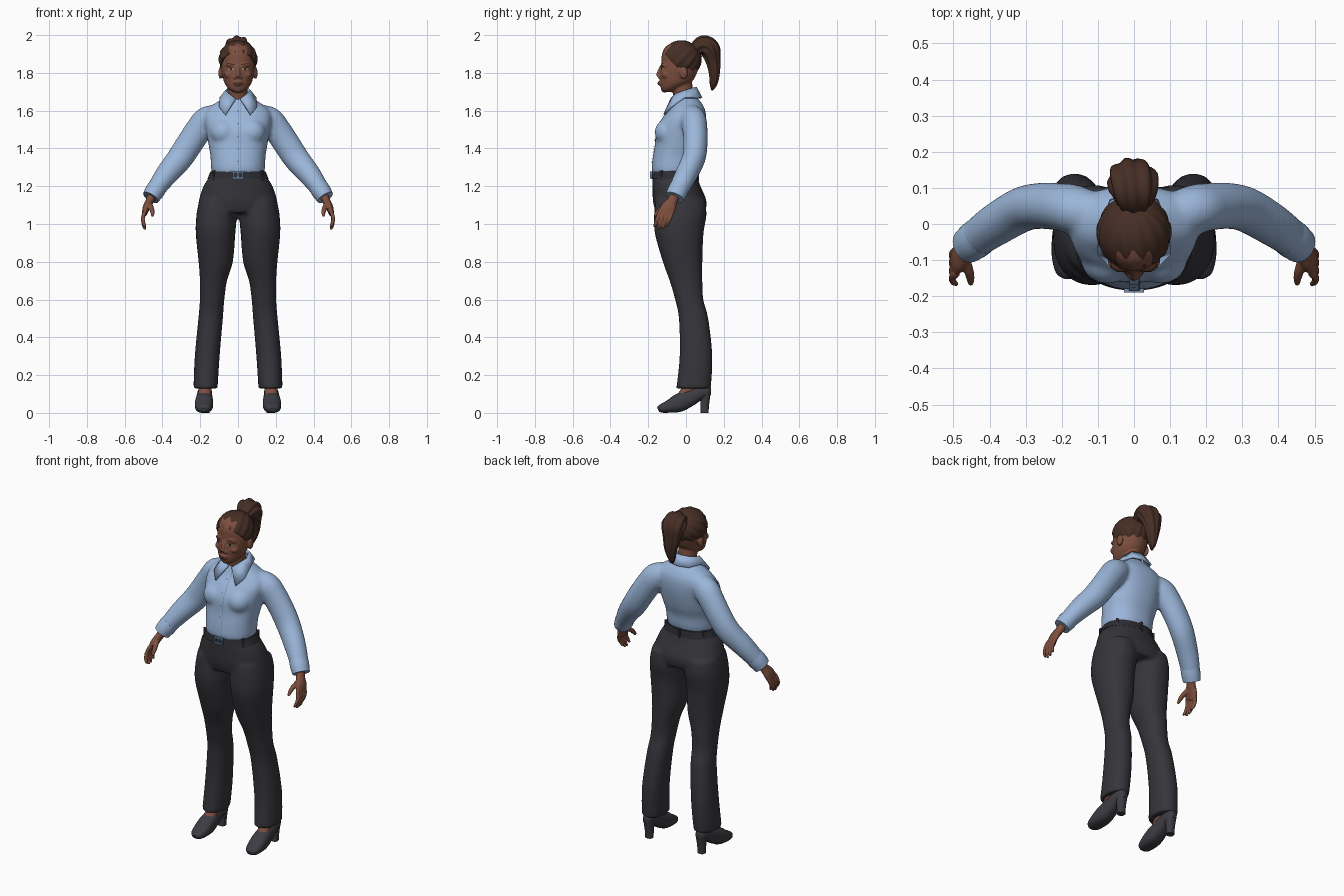
import bpy, bmesh, math
from mathutils import Vector, Matrix

if "Cube" in bpy.data.objects:
    bpy.data.objects.remove(bpy.data.objects["Cube"])


def material(name, rgb):
    m = bpy.data.materials.new(name)
    m.diffuse_color = (*rgb, 1)
    m.use_nodes = True
    m.node_tree.nodes["Principled BSDF"].inputs["Base Color"].default_value = m.diffuse_color
    return m


SHIRT = material("light_blue_cloth", (0.33, 0.47, 0.70))
TROUSER = material("charcoal_cloth", (0.036, 0.035, 0.043))
SHOE = material("dark_grey_leather", (0.045, 0.045, 0.055))
BELT = material("black_leather", (0.025, 0.026, 0.033))
BUCKLE = material("blue_grey_metal", (0.17, 0.27, 0.42))
SKIN = material("brown_skin", (0.205, 0.078, 0.048))
HAIR = material("dark_brown_hair", (0.062, 0.028, 0.019))
LIP = material("lip_brown", (0.14, 0.045, 0.035))
EYE = material("eye_white", (0.30, 0.22, 0.18))
IRIS = material("iris_dark", (0.015, 0.01, 0.008))


def spline(pts, steps):
    """Catmull-Rom resampling of tuples."""
    out, n = [], len(pts)
    for i in range(n - 1):
        p = [pts[max(i - 1, 0)], pts[i], pts[i + 1], pts[min(i + 2, n - 1)]]
        for k in range(steps):
            t = k / steps
            out.append([0.5 * (2 * b + (c - a) * t + (2 * a - 5 * b + 4 * c - d) * t * t
                               + (3 * b - a - 3 * c + d) * t ** 3) for a, b, c, d in zip(*p)])
    return out + [list(pts[-1])]


def tube(bm, pts, s=1, ref=(0, 1, 0), level=False, power=2.0, seg=24, steps=4, lobes=0, twist=0.0):
    """Loft of (x, y, z, radius_a, radius_b); level keeps every ring horizontal."""
    pts = spline(pts, steps)
    cs = [Vector((s * p[0], p[1], p[2])) for p in pts]
    rings = []
    for i, p in enumerate(pts):
        t = Vector((0, 0, 1)) if level else (cs[min(i + 1, len(cs) - 1)] - cs[max(i - 1, 0)]).normalized()
        u = Vector(ref)
        u = (u - t * u.dot(t)).normalized()
        v = u.cross(t)
        ring = []
        for k in range(seg):
            a = 2 * math.pi * k / seg
            c, d = math.cos(a), math.sin(a)
            f = 1 + (0.08 * math.cos(lobes * a + twist * i) if lobes else 0)
            c = math.copysign(abs(c) ** (2 / power), c)
            d = math.copysign(abs(d) ** (2 / power), d)
            ring.append(bm.verts.new(cs[i] + f * (v * c * p[3] + u * d * p[4])))
        rings.append(ring)
    for r, q in zip(rings, rings[1:]):
        for k in range(seg):
            bm.faces.new((r[k], r[(k + 1) % seg], q[(k + 1) % seg], q[k]))
    bm.faces.new(rings[0])
    bm.faces.new(rings[-1])


def blob(bm, centre, radii):
    bmesh.ops.create_uvsphere(bm, u_segments=20, v_segments=12, radius=1,
                              matrix=Matrix.Translation(centre) @ Matrix.Diagonal((*radii, 1)))


def box(bm, centre, size, turn=0.0):
    bmesh.ops.create_cube(bm, size=1, matrix=Matrix.Translation(centre)
                          @ Matrix.Rotation(turn, 4, 'Z') @ Matrix.Diagonal((*size, 1)))


def finish(bm, name, mat, voxel=0, smooth=6, normals=True):
    """Turn a bmesh into an object; voxel fuses overlapping volumes."""
    if normals:
        bmesh.ops.recalc_face_normals(bm, faces=bm.faces)
    me = bpy.data.meshes.new(name)
    bm.to_mesh(me)
    bm.free()
    ob = bpy.data.objects.new(name, me)
    bpy.context.collection.objects.link(ob)
    me.materials.append(mat)
    if voxel:
        r = ob.modifiers.new("fuse", 'REMESH')
        r.mode, r.voxel_size, r.use_smooth_shade = 'VOXEL', voxel, True
        m = ob.modifiers.new("soften", 'SMOOTH')
        m.factor, m.iterations = 0.5, smooth
    bpy.ops.object.select_all(action='DESELECT')
    ob.select_set(True)
    bpy.context.view_layer.objects.active = ob
    bpy.ops.object.shade_smooth_by_angle(angle=math.radians(45))
    return ob


def plate(name, target, cx, cz, rx, rz, mat, lift=0.002, tilt=0.0, disc=True, rows=8):
    """Thin patch projected onto the front of a target."""
    bm = bmesh.new()
    bmesh.ops.create_grid(bm, x_segments=8, y_segments=rows, size=1)
    for v in bm.verts:
        a, b = v.co.x, v.co.y
        if disc:
            a, b = a * math.sqrt(1 - b * b / 2), b * math.sqrt(1 - a * a / 2)
        v.co = (cx + a * rx, -0.3, cz + b * rz + tilt * a * rx)
    ob = finish(bm, name, mat, normals=False)
    w = ob.modifiers.new("project", 'SHRINKWRAP')
    w.target, w.wrap_method, w.wrap_mode, w.offset = target, 'PROJECT', 'ABOVE_SURFACE', lift
    w.use_project_y = True


SIDES = (("left", 1), ("right", -1))

# Trousers: pelvis and two flared legs
bm = bmesh.new()
tube(bm, [(0, -.03, 1.06, .205, .13), (0, -.033, 1.12, .208, .142), (0, -.05, 1.2, .183, .127),
          (0, -.058, 1.24, .158, .121), (0, -.06, 1.285, .139, .113)], level=True, power=2.2, seg=40)
for _, s in SIDES:
    tube(bm, [(.172, .04, .13, .064, .092), (.163, .053, .3, .066, .087), (.145, .04, .5, .065, .078),
              (.137, .017, .6, .065, .075), (.13, 0, .7, .072, .087), (.118, -.018, .8, .091, .105),
              (.119, -.036, .95, .105, .129), (.113, -.03, 1.05, .107, .139), (.11, -.03, 1.13, .095, .13)],
         s, level=True, power=2.2)
finish(bm, "trousers", TROUSER, 0.01, 5)

# Belt, loops and buckle
bm = bmesh.new()
tube(bm, [(0, -.06, 1.238, .162, .124), (0, -.06, 1.258, .154, .121), (0, -.06, 1.278, .146, .118)],
     level=True, power=2.2, seg=48)
finish(bm, "belt", BELT)
bm = bmesh.new()
for deg in (35, 90, 145, 215, 270, 325):
    a = math.radians(deg)
    if deg != 270:
        box(bm, (.155 * math.cos(a), -.06 + .122 * math.sin(a), 1.256), (.012, .016, .055), a + math.pi / 2)
finish(bm, "belt_loops", TROUSER)
bm = bmesh.new()
for z in (1.244, 1.274):
    box(bm, (0, -.184, z), (.056, .012, .008))
for x in (-.024, 0, .024):
    box(bm, (x, -.184, 1.259), (.008, .011, .03))
finish(bm, "buckle", BUCKLE)

# Shirt: body, chest and sleeves
bm = bmesh.new()
tube(bm, [(0, -.065, 1.268, .138, .113), (0, -.062, 1.3, .143, .12), (0, -.055, 1.36, .146, .12),
          (0, -.04, 1.42, .156, .125), (0, -.028, 1.5, .17, .13), (0, -.01, 1.56, .178, .117),
          (0, .005, 1.605, .165, .096), (0, .005, 1.64, .12, .078), (0, 0, 1.665, .08, .062),
          (0, 0, 1.685, .06, .05)], level=True, power=2.25, seg=40)
for _, s in SIDES:
    blob(bm, (s * .075, -.1, 1.485), (.072, .066, .07))
    tube(bm, [(.11, .025, 1.575, .06, .06), (.165, .04, 1.548, .074, .068), (.21, .048, 1.495, .072, .066),
              (.26, .05, 1.42, .071, .064), (.31, .04, 1.345, .069, .062), (.38, .0, 1.26, .06, .059),
              (.43, -.035, 1.19, .05, .054), (.452, -.052, 1.155, .045, .048)], s)
shirt = finish(bm, "shirt", SHIRT, 0.01, 5)

# Cuffs
for side, s in SIDES:
    bm = bmesh.new()
    tube(bm, [(.425, -.032, 1.197, .05, .054), (.443, -.046, 1.17, .051, .054),
              (.462, -.06, 1.14, .046, .05)], s)
    finish(bm, side + "_cuff", SHIRT)

# Collar: folded strip from the points round to the nape
bm = bmesh.new()
half = [((.012, -.078, 1.662), (.066, -.116, 1.578)), ((.045, -.056, 1.688), (.1, -.08, 1.618)),
        ((.064, -.01, 1.705), (.093, -.01, 1.668)), ((.047, .037, 1.72), (.064, .066, 1.668)),
        ((0, .052, 1.724), (0, .082, 1.668))]
strip = half + [tuple((-p[0], p[1], p[2]) for p in pair) for pair in half[-2::-1]]
cols = [[bm.verts.new(p) for p in pair] for pair in strip]
for a, b in zip(cols, cols[1:]):
    bm.faces.new((a[0], a[1], b[1], b[0]))
collar = finish(bm, "collar", SHIRT)
sol = collar.modifiers.new("thickness", 'SOLIDIFY')
sol.thickness, sol.offset = 0.01, 0

# Button placket and buttons
plate("placket", shirt, 0, 1.465, .013, .18, SHIRT, .005, disc=False, rows=40)
plate("placket_seam", shirt, .0145, 1.465, .0016, .18, BUCKLE, .003, disc=False, rows=40)
for i in range(5):
    plate("button_%d" % (i + 1), shirt, 0, 1.33 + i * .066, .005, .005, BUCKLE, .007)

# Hands
for side, s in SIDES:
    bm = bmesh.new()
    tube(bm, [(.452, -.055, 1.16, .025, .03), (.466, -.072, 1.125, .022, .028),
              (.484, -.092, 1.09, .02, .04), (.495, -.108, 1.055, .014, .04)], s, seg=16)
    for i in range(4):
        y, drop = -.137 + .022 * i, (.0, .012, .01, -.004)[i]
        tube(bm, [(.492, y, 1.07, .011, .011), (.503, y - .012, 1.035, .0105, .0105),
                  (.5, y - .024, 1.005 - drop, .0095, .0095), (.49, y - .03, .983 - drop, .006, .006)], s, seg=10)
    tube(bm, [(.474, -.085, 1.11, .016, .016), (.459, -.125, 1.085, .014, .014),
              (.453, -.15, 1.062, .0115, .0115), (.452, -.167, 1.042, .007, .007)], s, seg=12)
    finish(bm, side + "_hand", SKIN, 0.004, 2)

# Feet and heeled shoes
profile = [(-.147, .004, .028, .018), (-.132, 0, .045, .036), (-.09, 0, .068, .047), (-.04, .004, .1, .048),
           (.02, .035, .125, .042), (.08, .073, .142, .037), (.118, .084, .142, .028), (.131, .092, .135, .015)]
for side, s in SIDES:
    bm = bmesh.new()
    tube(bm, [(.178, -.03, .075, .034, .025), (.176, -.005, .105, .034, .03),
              (.173, .035, .15, .035, .04), (.172, .04, .2, .035, .04)], s)
    finish(bm, side + "_foot", SKIN)
    bm = bmesh.new()
    tube(bm, [(.178 - .03 * y, y, (lo + hi) / 2, w, (hi - lo) / 2) for y, lo, hi, w in profile],
         s, ref=(0, 0, 1), power=2.5)
    tube(bm, [(.174, .098, 0, .022, .021), (.174, .1, .05, .024, .023), (.174, .1, .11, .032, .031)],
         s, level=True, power=2.6)
    finish(bm, side + "_shoe", SHOE)

# Head: skull, jaw, neck, nose, brow, lips and ears
bm = bmesh.new()
tube(bm, [(0, -.092, 1.698, .024, .026), (0, -.085, 1.715, .05, .047), (0, -.055, 1.75, .073, .083),
          (0, -.04, 1.8, .085, .098), (0, -.03, 1.85, .09, .101), (0, -.03, 1.9, .084, .097),
          (0, -.03, 1.94, .063, .077), (0, -.03, 1.96, .03, .04)], level=True, power=2.1, seg=32)
tube(bm, [(0, .0, 1.62, .056, .056), (0, -.012, 1.67, .052, .054), (0, -.025, 1.77, .05, .055)], level=True)
tube(bm, [(0, -.126, 1.835, .011, .012), (0, -.14, 1.805, .011, .013), (0, -.147, 1.78, .014, .013)], seg=12)
blob(bm, (0, -.138, 1.745), (.024, .011, .013))
blob(bm, (0, -.113, 1.71), (.022, .018, .014))
for _, s in SIDES:
    blob(bm, (s * .013, -.138, 1.777), (.01, .012, .009))
    blob(bm, (s * .036, -.116, 1.842), (.03, .017, .01))
    blob(bm, (s * .045, -.104, 1.79), (.028, .026, .022))
    blob(bm, (s * .092, -.012, 1.8), (.012, .022, .033))
head = finish(bm, "head", SKIN, 0.005, 3)

# Painted face features
plate("lips", head, 0, 1.745, .024, .009, LIP)
plate("mouth_line", head, 0, 1.745, .021, .0012, IRIS, .003)
for side, s in SIDES:
    plate(side + "_eye", head, s * .036, 1.82, .016, .0055, EYE)
    plate(side + "_iris", head, s * .036, 1.82, .006, .0055, IRIS, .003)
    plate(side + "_lash", head, s * .036, 1.8265, .017, .002, IRIS, .003)
    plate(side + "_eyebrow", head, s * .038, 1.846, .022, .0035, HAIR, tilt=s * .12)

# Hair swept back: ridged dome trimmed along the hairline
bm = bmesh.new()
bmesh.ops.create_uvsphere(bm, u_segments=96, v_segments=28, radius=1)
for v in bm.verts:
    v.co *= 1 + .022 * math.cos(14 * math.atan2(v.co.y, v.co.x) + 2 * v.co.z) * (1 - v.co.z ** 2)
bmesh.ops.transform(bm, verts=bm.verts, matrix=Matrix.Translation((0, -.024, 1.872))
                    @ Matrix.Diagonal((.102, .106, .1, 1)) @ Matrix.Rotation(math.radians(-50), 4, 'X'))
bmesh.ops.bisect_plane(bm, geom=bm.verts[:] + bm.edges[:] + bm.faces[:], plane_co=(0, -.115, 1.902),
                       plane_no=Vector((0, 1.1, 1)).normalized(), clear_inner=True)
bmesh.ops.holes_fill(bm, edges=[e for e in bm.edges if e.is_boundary])
finish(bm, "swept_hair", HAIR)

# Ponytail with twisted locks
bm = bmesh.new()
tube(bm, [(0, .04, 1.915, .03, .035), (0, .085, 1.943, .05, .06), (-.004, .125, 1.925, .053, .067),
          (-.006, .142, 1.87, .04, .052), (-.004, .15, 1.8, .029, .036), (-.008, .145, 1.74, .019, .02),
          (-.01, .137, 1.708, .004, .004)], ref=(1, 0, 0), seg=56, steps=6, lobes=8, twist=.14)
finish(bm, "ponytail", HAIR)
